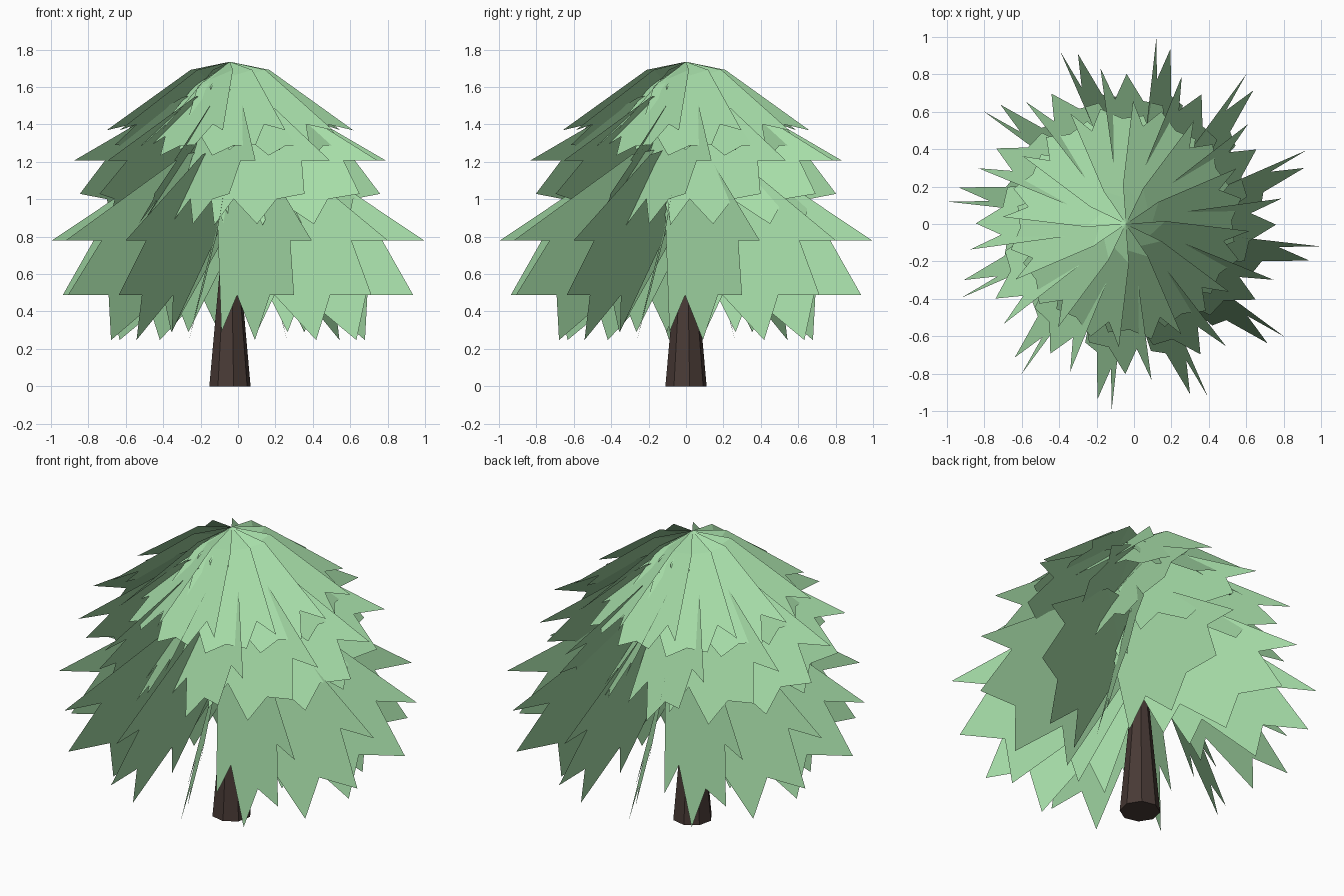
import bpy, bmesh
from math import sin, cos, radians, pi
from mathutils import Vector, Matrix

if "Cube" in bpy.data.objects:
    bpy.data.objects.remove(bpy.data.objects["Cube"])


def material(name, rgb):
    m = bpy.data.materials.new(name)
    m.diffuse_color = (*rgb, 1)
    m.use_nodes = True
    m.node_tree.nodes["Principled BSDF"].inputs["Base Color"].default_value = m.diffuse_color
    return m


GREEN = material("needles", (0.38, 0.72, 0.39))
BROWN = material("bark", (0.065, 0.042, 0.036))
TRUNK_X = -0.043

# Jagged outline of one leaf: (length relative to the outer tip, angle from midrib)
FRINGE = [(1.0, 22.5), (0.83, 16), (1.11, 9), (0.955, 0), (1.11, -9), (0.80, -17), (0.95, -25)]
UPPER_SHOULDER = (0.28, 38)
LOWER_SHOULDER = (0.31, -52)


def polar(r, deg, z):
    return Vector((r * cos(radians(deg)), r * sin(radians(deg)), z))


def leaf_tier(name, centre_x, apex_z, upper_tip, mid_dir, lift, stretch, count=12):
    """Ring of twisted leaves hanging from one apex; tips given as (radius, angle, z)."""
    apex = Vector((0, 0, apex_z))
    tip = polar(*upper_tip) - apex
    size = tip.length
    d = (polar(*mid_dir) - apex).normalized()      # midrib
    s = (tip - d * tip.dot(d)).normalized()        # towards upper side
    n = d.cross(s)                                 # outward normal
    if n.z < 0:
        n.negate()

    def pt(length, deg, up=0.0):
        if length > 1:
            length = 1 + (length - 1) * stretch
        a = radians(deg)
        return apex + size * length * (d * cos(a) + s * sin(a)) + n * up

    outline = [pt(*UPPER_SHOULDER, lift)] + [pt(*p) for p in FRINGE] + [pt(*LOWER_SHOULDER)]

    bm = bmesh.new()
    for i in range(count):
        rot = Matrix.Rotation(2 * pi * i / count, 3, 'Z')
        vs = [bm.verts.new(rot @ p) for p in [apex] + outline]
        faces = [bm.faces.new((vs[0], vs[1], vs[-1])), bm.faces.new(vs[1:])]
        for f in faces:
            f.normal_update()
            if f.normal.dot(rot @ n) < 0:
                f.normal_flip()
    me = bpy.data.meshes.new(name)
    bm.to_mesh(me)
    bm.free()
    me.materials.append(GREEN)
    ob = bpy.data.objects.new(name, me)
    ob.location.x = centre_x
    bpy.context.collection.objects.link(ob)


# Foliage tiers
leaf_tier("lower_foliage", 0.0, 1.30, (1.0, -7, 0.77), (0.85, -16.2, 0.33), 0.03, 1.0)
leaf_tier("middle_foliage", TRUNK_X, 1.58, (0.85, 10, 1.22), (0.78, -8, 0.90), 0.03, 0.5)
leaf_tier("top_foliage", TRUNK_X, 1.735, (0.65, -6.5, 1.35), (0.60, -28, 1.26), 0.04, 0.2)

# Trunk
bpy.ops.mesh.primitive_cone_add(vertices=8, radius1=0.112, radius2=0.03, depth=0.9,
                                location=(TRUNK_X, 0, 0.45), rotation=(0, 0, radians(10)))
trunk = bpy.context.object
trunk.name = "trunk"
trunk.data.materials.append(BROWN)
